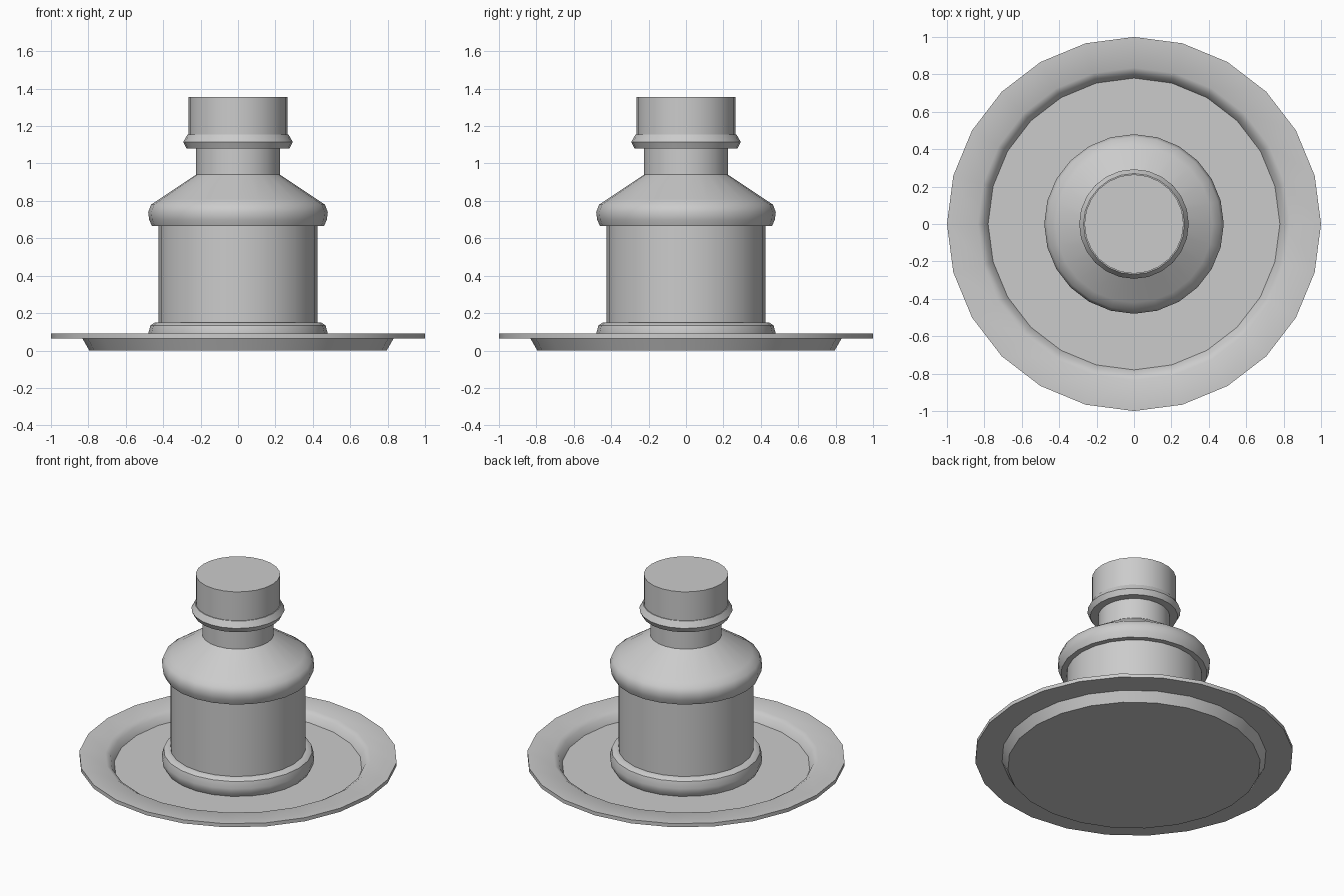
import bpy, bmesh
from math import cos, sin, tau, radians

if "Cube" in bpy.data.objects:
    bpy.data.objects.remove(bpy.data.objects["Cube"])

SIDES = 24


def lathe(name, profile, angle=40):
    """Revolve an (r, z) profile, listed from bottom centre to top centre, as a capped solid."""
    bm = bmesh.new()
    rings = [[bm.verts.new((r * cos(tau * i / SIDES), r * sin(tau * i / SIDES), z))
              for i in range(SIDES)] for r, z in profile]
    for a, b in zip(rings, rings[1:]):
        for i in range(SIDES):
            j = (i + 1) % SIDES
            bm.faces.new((a[i], a[j], b[j], b[i]))
    bm.faces.new(rings[0][::-1])
    bm.faces.new(rings[-1])
    bmesh.ops.recalc_face_normals(bm, faces=bm.faces)
    mesh = bpy.data.meshes.new(name)
    bm.to_mesh(mesh)
    bm.free()
    ob = bpy.data.objects.new(name, mesh)
    bpy.context.collection.objects.link(ob)
    bpy.ops.object.select_all(action='DESELECT')
    ob.select_set(True)
    bpy.context.view_layer.objects.active = ob
    bpy.ops.object.shade_smooth_by_angle(angle=radians(angle))
    return ob


# Shallow dish with a wide flat rim
lathe("dish", [(0.795, 0), (0.832, 0.065), (1.0, 0.065), (1.0, 0.09),
               (0.835, 0.09), (0.803, 0.07), (0.78, 0.027)])

# Bottle: foot ring, straight body, overhanging shoulder, neck
lathe("bottle", [(0.455, 0.022), (0.475, 0.055), (0.48, 0.09), (0.468, 0.135), (0.445, 0.15),
                 (0.425, 0.15), (0.425, 0.665),
                 (0.46, 0.665), (0.475, 0.70), (0.48, 0.74), (0.465, 0.78), (0.42, 0.81),
                 (0.225, 0.94), (0.225, 1.09)])

# Cap with a beaded lower edge
lathe("cap", [(0.275, 1.08), (0.293, 1.115), (0.27, 1.155), (0.265, 1.155), (0.265, 1.355)])
